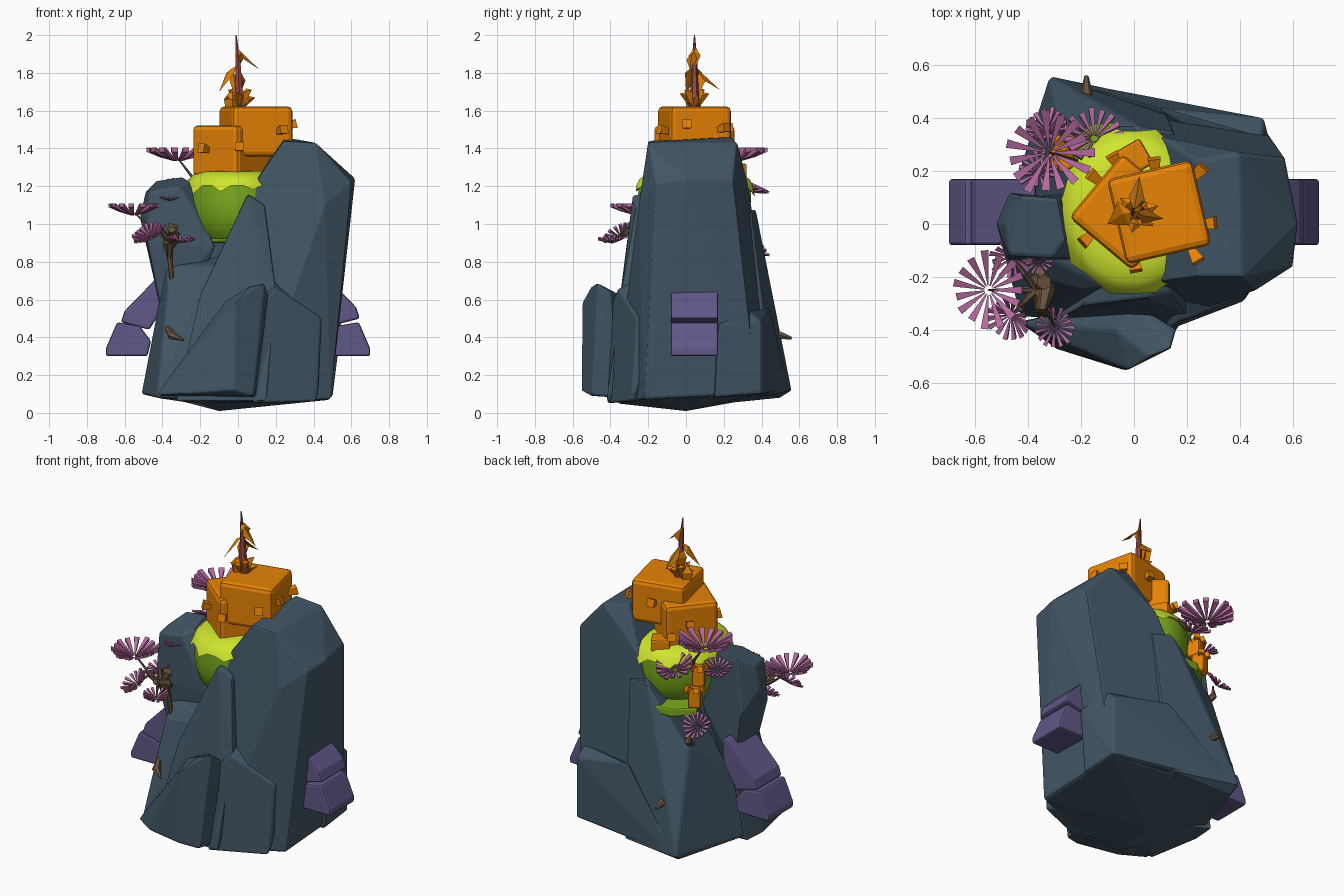
import bpy, bmesh, math, random
from mathutils import Vector, Matrix

if "Cube" in bpy.data.objects:
    bpy.data.objects.remove(bpy.data.objects["Cube"])

random.seed(4)


def material(name, r, g, b):
    m = bpy.data.materials.new(name)
    lin = lambda c: ((c / 255 + 0.055) / 1.055) ** 2.4 if c > 10 else c / 255 / 12.92
    m.diffuse_color = (lin(r), lin(g), lin(b), 1)
    m.use_nodes = True
    m.node_tree.nodes["Principled BSDF"].inputs["Base Color"].default_value = m.diffuse_color
    return m


SLATE = material("slate", 66, 86, 101)
PURPLE = material("dusk purple", 96, 88, 136)
ORANGE = material("orange", 243, 138, 6)
GOLD = material("dark gold", 182, 108, 14)
GREEN = material("leaf green", 124, 172, 30)
LIME = material("lime", 208, 230, 46)
PINK = material("blossom pink", 180, 106, 158)
BROWN = material("bark brown", 104, 84, 62)
RED = material("red brown", 150, 74, 68)


def finish(name, bm, mat, bevel=0, smooth=False):
    bmesh.ops.recalc_face_normals(bm, faces=bm.faces)
    me = bpy.data.meshes.new(name)
    bm.to_mesh(me)
    bm.free()
    me.materials.append(mat)
    ob = bpy.data.objects.new(name, me)
    bpy.context.collection.objects.link(ob)
    if smooth:
        me.shade_smooth()
    if bevel:
        mod = ob.modifiers.new("bevel", 'BEVEL')
        mod.width, mod.segments = bevel, 2
    return ob


def add_hull(bm, pts):
    vs = [bm.verts.new(p) for p in pts]
    res = bmesh.ops.convex_hull(bm, input=vs)
    junk = {g for g in res["geom_interior"] if isinstance(g, bmesh.types.BMVert)}
    bmesh.ops.delete(bm, geom=list(junk), context='VERTS')


def hull(name, pts, mat=SLATE, bevel=0.012):
    bm = bmesh.new()
    add_hull(bm, pts)
    bmesh.ops.dissolve_limit(bm, angle_limit=math.radians(7), verts=bm.verts, edges=bm.edges)
    return finish(name, bm, mat, bevel)


def tube(name, pts, mat=BROWN):
    # tapered branch: (x, y, z, radius) rings of six sides
    bm = bmesh.new()
    rings = []
    for i, p in enumerate(pts):
        a, b = Vector(pts[max(i - 1, 0)][:3]), Vector(pts[min(i + 1, len(pts) - 1)][:3])
        q = (b - a).to_track_quat('Z', 'Y')
        rings.append([bm.verts.new(Vector(p[:3]) + q @ Vector((p[3] * math.cos(k * math.pi / 3),
                      p[3] * math.sin(k * math.pi / 3), 0))) for k in range(6)])
    for r, s in zip(rings, rings[1:]):
        for k in range(6):
            bm.faces.new((r[k], r[(k + 1) % 6], s[(k + 1) % 6], s[k]))
    bm.faces.new(rings[0])
    bm.faces.new(rings[-1])
    return finish(name, bm, mat)


# --- rock mass, one convex boulder per outcrop ---
hull("main_rock", [(.24, -.2, 1.44), (.24, .24, 1.46), (.4, .27, 1.43), (.41, -.2, 1.43),
     (.62, 0, 1.24), (.57, .25, 1.24), (.6, -.16, 1.22), (.1, .33, 1.2), (.09, -.22, 1.22),
     (.46, -.25, 1.1), (.5, .3, .3), (.49, -.22, .07), (.48, .38, .1), (.1, -.38, .06),
     (-.2, -.36, .05), (-.1, 0, .01), (-.32, .5, .1), (-.45, -.1, .1)])
hull("back_rock", [(-.32, .56, .12), (.1, .47, .1), (-.5, 0, .12), (.15, .35, 1.05), (.02, .37, 1.08),
     (.2, .1, 1.05), (0, 0, .95), (-.38, .1, .5), (-.28, .37, .74), (0, 0, .03), (-.3, .5, .08)])
hull("back_side_rock", [(.49, .4, .1), (.48, .33, .54), (.49, .4, .48), (.1, .44, .56), (.55, .17, .47),
     (.5, .15, .08), (.1, .48, .1), (-.3, .55, .12), (0, .1, .1)])
hull("left_pillar", [(-.49, 0, 1.17), (-.43, .11, 1.23), (-.29, .1, 1.25), (-.26, -.06, 1.23),
     (-.31, -.13, 1.2), (-.47, -.12, 1.17), (-.52, 0, 1.04), (-.48, -.14, .9), (-.47, .12, .9),
     (-.12, -.13, .88), (-.2, .12, .9), (-.41, -.1, .55), (-.41, .1, .55), (-.3, 0, .4)])
hull("front_left_rock", [(-.51, -.05, .1), (-.43, -.35, .08), (.1, -.4, .06), (-.38, -.1, .78), (-.37, -.2, .68),
     (-.17, -.25, .73), (-.1, -.24, .78), (-.05, -.05, .84), (-.4, .1, .6), (-.1, 0, .03), (-.5, .1, .1)])
hull("front_ridge", [(.05, -.28, 1.16), (.14, -.26, 1.1), (.02, -.25, 1.07), (.16, -.29, .87), (.1, 0, 1.13),
     (.2, -.34, .65), (-.2, -.31, .63), (-.33, -.38, .06), (.15, -.42, .06), (.2, 0, .7), (-.1, 0, .1)])
hull("front_right_buttress", [(.2, -.36, .66), (.18, -.2, .74), (.44, -.26, .5), (.42, -.29, .06),
     (.08, -.42, .05), (.14, -.39, .6), (.1, 0, .1), (.45, -.1, .5)])
hull("front_buttress", [(.06, -.5, .67), (.14, -.47, .69), (.16, -.4, .64), (-.07, -.4, .59), (-.02, -.55, .58),
     (-.03, -.555, .12), (.08, -.5, .09), (.1, -.36, .08), (-.3, -.47, .1), (-.44, -.37, .09),
     (-.22, -.43, .32), (-.1, -.3, .08), (0, -.3, .6)])

# --- purple two-part blocks on both sides ---
SEGMENTS = {"lower": [(.64, .48), (.52, .46), (.46, .38), (.48, .3), (.7, .3), (.7, .34)],
            "upper": [(.62, .48), (.6, .54), (.41, .735), (.37, .74), (.38, .58), (.47, .44)]}
for side, s in (("left", -1), ("right", 1)):
    for part, prof in SEGMENTS.items():
        d = .025 if side == "right" and part == "upper" else 0
        hull(f"{side}_{part}_block", [(s * (x + d), y, z + d * .8) for x, z in prof for y in (-.08, .17)], PURPLE)


# --- green bowl with a jagged lime cap ---
def lathe(name, rows, mat, n=24, jag=0):
    bm = bmesh.new()
    rings = []
    for i, (r, z) in enumerate(rows):
        ring = []
        for k in range(n):
            a = 2 * math.pi * k / n
            drop = jag * (k % 3 == 0) * random.uniform(.4, 1.3) if i == 0 else 0
            f = r + drop * 1.6
            ring.append(bm.verts.new((-.005 + .262 * f * math.cos(a), .045 + .3 * f * math.sin(a), z - drop)))
        rings.append(ring)
    for p, q in zip(rings, rings[1:]):
        for k in range(n):
            bm.faces.new((p[k], p[(k + 1) % n], q[(k + 1) % n], q[k]))
    bm.faces.new(rings[0])
    bm.faces.new(rings[-1])
    ob = finish(name, bm, mat, smooth=True)
    bpy.context.view_layer.objects.active = ob
    ob.select_set(True)
    bpy.ops.object.shade_smooth_by_angle(angle=math.radians(35))
    ob.select_set(False)


lathe("green_bowl", [(.72, .92), (.88, .97), (.97, 1.05), (1, 1.13), (.98, 1.22)], GREEN)
lathe("lime_cap", [(1.03, 1.205), (.98, 1.235), (.88, 1.262), (.68, 1.278), (.3, 1.285)], LIME, 30, .05)
hull("green_slab", [(x, y, z) for x, y in ((-.28, .28), (.01, .39), (-.16, .38), (-.1, .1), (.05, .2))
                    for z in (.9, .955)], GREEN)


# --- orange cubes with flared pegs ---
def block(name, loc, size, angle, mat=ORANGE, bevel=.025):
    bm = bmesh.new()
    bmesh.ops.create_cube(bm, size=1, matrix=Matrix.Translation(loc) @ Matrix.Rotation(math.radians(angle), 4, 'Z')
                          @ Matrix.Diagonal((*size, 1)))
    return finish(name, bm, mat, bevel)


def peg(name, loc, direction, length=.05, w=.024):
    q = Vector(direction).to_track_quat('Z', 'Y')
    pts = [Vector(loc) + q @ Vector((x * r, y * r, z)) for r, z in ((w * .5, -.02), (w, length))
           for x in (-1, 1) for y in (-1, 1)]
    hull(name, pts, ORANGE, 0)


block("lower_cube", (-.025, .045, 1.385), (.315, .315, .275), 50)
block("upper_cube", (.095, .045, 1.49), (.33, .33, .265), 13)
block("small_cube", (0, .25, 1.265), (.11, .11, .11), 30, bevel=.01)
PEGS = [((.23, .18), 1.5, 48), ((.26, 0), 1.52, 5), ((.22, -.1), 1.49, -60), ((0, -.13), 1.4, -80),
        ((-.16, -.04), 1.39, 222), ((-.13, .16), 1.4, 140), ((-.06, .22), 1.33, 120), ((.08, .2), 1.5, 95)]
for i, ((x, y), z, a) in enumerate(PEGS):
    a = math.radians(a)
    peg(f"peg_{i}", (x, y, z), (math.cos(a), math.sin(a), .25))

# hanging orange blossoms behind the bowl
for i, (x, y, z) in enumerate([(-.26, .24, 1.14), (-.26, .28, 1.02)]):
    block(f"hanging_bud_{i}", (x, y, z), (.075, .075, .12), 25, bevel=.012)
    for a in (60, 130, 200):
        a = math.radians(a)
        peg(f"bud_petal_{i}_{a:.1f}", (x, y, z + .04), (math.cos(a), math.sin(a), .4), .06, .018)

# --- spire with leaves ---
tube("spire", [(.02, .045, 1.6, .03), (.005, .045, 1.72, .021), (0, .045, 1.86, .015), (-.01, .045, 2, .003)], RED)


def leaf(name, base, mid, tip, w, mat):
    b, m, t = Vector(base), Vector(mid), Vector(tip)
    side = (t - b).cross(Vector((0, 0, 1))).normalized() * w
    hull(name, [b, t, m + side, m - side, m + Vector((0, 0, .018))], mat, 0)


leaf("leaf_right", (0, .045, 1.92), (.04, .03, 1.87), (.11, .02, 1.82), .028, GOLD)
leaf("leaf_left", (-.005, .045, 1.84), (-.04, .04, 1.8), (-.1, .0, 1.7), .05, ORANGE)
leaf("leaf_back", (0, .05, 1.83), (.01, .1, 1.76), (.02, .18, 1.71), .03, GOLD)
leaf("leaf_top", (0, .045, 1.82), (.02, .045, 1.89), (-.01, .05, 1.94), .035, ORANGE)
leaf("leaf_low", (-.01, .05, 1.66), (-.02, .08, 1.76), (-.03, .07, 1.81), .035, ORANGE)
for i in range(6):
    a = i * 1.05 + .3
    c, s = math.cos(a), math.sin(a)
    h = 1.66 + .02 * (i % 3)
    leaf(f"base_leaf_{i}", (.01 + .02 * c, .045 + .02 * s, 1.61), (.01 + .045 * c, .045 + .045 * s, h),
         (.01 + .085 * c, .045 + .08 * s, h + .01), .025, ORANGE)
hull("spire_bulb", [(-.03 + x, .04 + y, z) for r, z in ((.035, 1.61), (.045, 1.66), (.015, 1.7))
                    for x, y in ((r, 0), (0, r), (-r, 0), (0, -r))], ORANGE, 0)


# --- blossom fans: a wheel of flared blades ---
def fan(name, loc, r, tilt=(0, 0), blades=15):
    bm = bmesh.new()
    rot = Matrix.Rotation(tilt[0], 3, 'X') @ Matrix.Rotation(tilt[1], 3, 'Y')
    for k in range(blades):
        turn = Matrix.Rotation(2 * math.pi * k / blades, 3, 'Z')
        length = r * random.uniform(.88, 1.08)
        pts = []
        for d, w, z, t in ((.12, .015, -.12, .02), (.6, .065, .06, .06), (1, .105, .24, .07)):
            pts += [Vector((d * length, s * w * r, z * r + u * t * r)) for s in (-1, 1) for u in (-1, 1)]
        add_hull(bm, [Vector(loc) + rot @ turn @ p for p in pts])
    finish(name, bm, PINK)


FANS = [((-.32, .27, 1.355), .16, (0, 0)), ((-.15, .33, 1.19), .11, (-.45, 0)), ((-.36, .2, 1.19), .08, (-.4, -.2)),
        ((-.33, .36, .88), .085, (-.8, -.2)), ((-.55, -.25, 1.065), .14, (0, 0)), ((-.47, -.35, .94), .085, (.55, -.4)),
        ((-.3, -.39, .91), .075, (.1, .1)), ((-.46, -.13, .95), .08, (.4, -.3)), ((-.36, -.14, 1.13), .05, (0, 0))]
for i, (loc, r, tilt) in enumerate(FANS):
    fan(f"blossom_fan_{i}", loc, r, tilt)

# --- trunks and branches ---
tube("front_trunk", [(-.36, -.14, .55, .012), (-.35, -.17, .7, .012), (-.36, -.18, .82, .016),
                     (-.37, -.22, .9, .032), (-.34, -.22, 1.0, .03)])
tube("front_crown", [(-.36, -.17, .88, .02), (-.33, -.25, .93, .034), (-.35, -.33, .97, .018)])
tube("front_root", [(-.29, -.36, .385, .006), (-.35, -.32, .41, .025), (-.38, -.24, .46, .01)])
for i, (x, y, z) in enumerate([(-.55, -.25, 1.06), (-.47, -.35, .93), (-.3, -.39, .9), (-.46, -.13, .94)]):
    tube(f"front_branch_{i}", [(-.37, -.25, .92, .018), ((x - .37) / 2, (y - .25) / 2, .98, .008), (x, y, z, .004)])
tube("back_stem", [(-.2, .18, 1.05, .014), (-.22, .24, 1.22, .009), (-.32, .27, 1.35, .004)])
tube("back_twig", [(-.24, .3, .72, .03), (-.28, .38, .78, .02), (-.3, .35, .86, .005)])
tube("back_peg", [(-.16, .4, .44, .02), (-.18, .5, .41, .022), (-.18, .56, .395, .008)])
